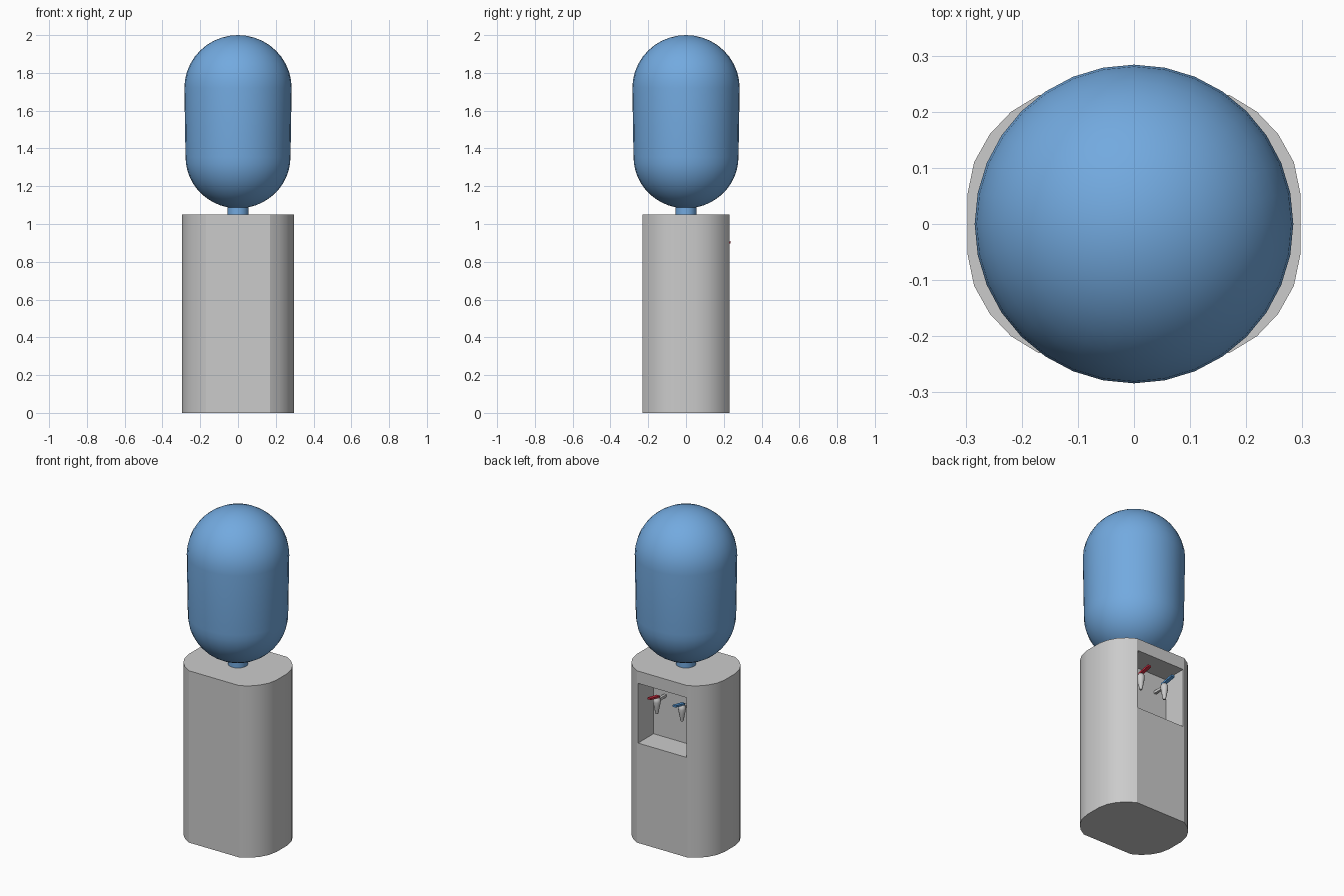
import bpy, bmesh
from math import sin, cos, pi, radians
from mathutils import Vector

if "Cube" in bpy.data.objects:
    bpy.data.objects.remove(bpy.data.objects["Cube"])


def material(name, rgb):
    m = bpy.data.materials.new(name)
    m.diffuse_color = (*rgb, 1)
    m.use_nodes = True
    m.node_tree.nodes["Principled BSDF"].inputs["Base Color"].default_value = m.diffuse_color
    return m


def add_object(name, bm, mat=None, smooth=True):
    bmesh.ops.recalc_face_normals(bm, faces=bm.faces)
    mesh = bpy.data.meshes.new(name)
    bm.to_mesh(mesh)
    bm.free()
    ob = bpy.data.objects.new(name, mesh)
    bpy.context.collection.objects.link(ob)
    if mat:
        mesh.materials.append(mat)
    if smooth:
        shade(ob)
    return ob


def shade(ob):
    bpy.ops.object.select_all(action='DESELECT')
    ob.select_set(True)
    bpy.context.view_layer.objects.active = ob
    bpy.ops.object.shade_smooth_by_angle(angle=radians(30))


def lathe(name, profile, steps, centre=(0, 0), mat=None):
    """Revolve (radius, z) points around a vertical axis."""
    bm = bmesh.new()
    vs = [bm.verts.new((r, 0, z)) for r, z in profile]
    es = [bm.edges.new(p) for p in zip(vs, vs[1:])]
    bmesh.ops.spin(bm, geom=vs + es, cent=(0, 0, 0), axis=(0, 0, 1),
                   angle=2 * pi, steps=steps)
    bmesh.ops.remove_doubles(bm, verts=bm.verts, dist=1e-5)
    bmesh.ops.translate(bm, verts=bm.verts, vec=(*centre, 0))
    return add_object(name, bm, mat)


def box(name, lo, hi, mat=None, tilt=0):
    """Box between two corners, raised by tilt at its +y end."""
    bm = bmesh.new()
    bmesh.ops.create_cube(bm, size=1)
    lo, hi = Vector(lo), Vector(hi)
    for v in bm.verts:
        outer = v.co.y > 0
        v.co = (lo + hi) / 2 + v.co * (hi - lo)
        v.co.z += tilt * outer
    return add_object(name, bm, mat, smooth=False)


blue = material("bottle_blue", (0.17, 0.40, 0.74))
red = material("hot_red", (0.7, 0.03, 0.06))
cold = material("cold_blue", (0.1, 0.35, 0.75))
white = material("spout_white", (0.9, 0.9, 0.9))

# Cabinet: flat front and back with rounded sides
quarter = [(0.297, 0.052), (0.285, 0.11), (0.257, 0.16), (0.219, 0.20), (0.17, 0.23)]
outline = quarter + [(-x, y) for x, y in reversed(quarter)]
outline += [(-x, -y) for x, y in outline]
bm = bmesh.new()
base = bm.faces.new([bm.verts.new((x, y, 0)) for x, y in outline])
ext = bmesh.ops.extrude_face_region(bm, geom=[base], use_keep_orig=True)
bmesh.ops.translate(bm, vec=(0, 0, 1.05),
                    verts=[v for v in ext["geom"] if isinstance(v, bmesh.types.BMVert)])
cabinet = add_object("cabinet", bm, smooth=False)

# Tap recess cut into the back
cutter = box("recess_cutter", (-0.163, 0.08, 0.61), (0.163, 0.40, 0.975))
cutter.hide_render = True
mod = cabinet.modifiers.new("recess", 'BOOLEAN')
mod.operation, mod.solver, mod.object = 'DIFFERENCE', 'EXACT', cutter
bpy.context.view_layer.objects.active = cabinet
bpy.ops.object.modifier_apply(modifier="recess")
bpy.data.objects.remove(cutter)
shade(cabinet)

# Water bottle with neck
N = 10
bottle = [(0, 1.04), (0.055, 1.04)]
low = [(0.278 * sin(a), 1.355 - 0.272 * cos(a))
       for a in (0.2 + (pi / 2 - 0.2) * i / N for i in range(N + 1))]
top = [(0.284 * cos(pi / 2 * i / N), 1.72 + 0.28 * sin(pi / 2 * i / N)) for i in range(N)]
lathe("water_bottle", bottle + low + top + [(0, 2.0)], 32, mat=blue)

# Taps: tapered spout, stub to the wall, coloured lever
spout = [(0, 0.785), (0.008, 0.785), (0.016, 0.825), (0.022, 0.858),
         (0.021, 0.872), (0.013, 0.884), (0, 0.888)]
for name, x, mat in (("hot", 0.085, red), ("cold", -0.085, cold)):
    lathe(name + "_spout", spout, 12, (x, 0.16), white)
    box(name + "_stub", (x - 0.008, 0.075, 0.856), (x + 0.008, 0.16, 0.872))
    box(name + "_lever", (x - 0.011, 0.145, 0.880), (x + 0.011, 0.235, 0.891), mat, 0.018)
